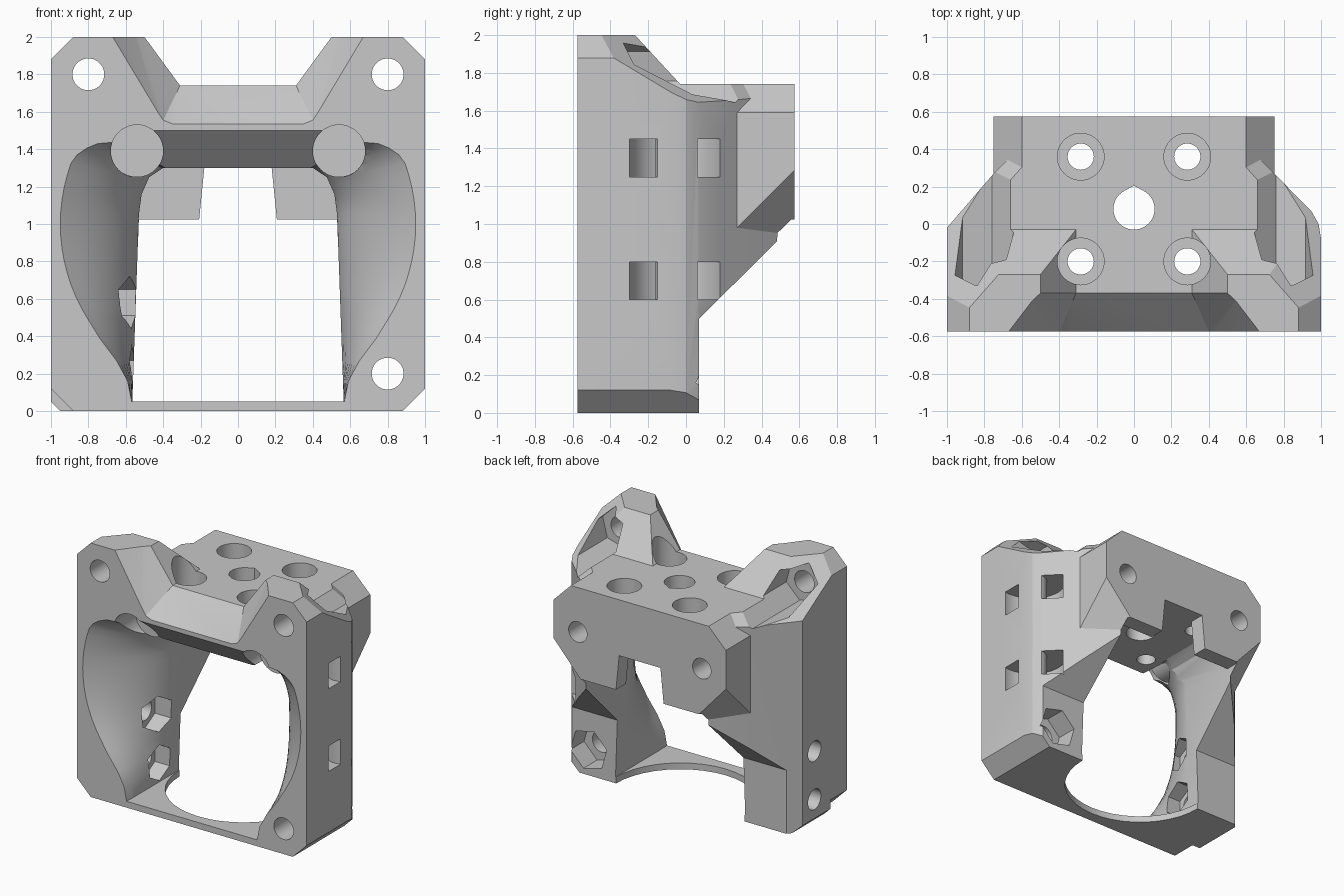
import bpy, bmesh
from math import cos, sin, pi, radians

if "Cube" in bpy.data.objects:
    bpy.data.objects.remove(bpy.data.objects["Cube"])

gray = bpy.data.materials.new("light_gray_plastic")
gray.use_nodes = True
gray.diffuse_color = (0.58, 0.58, 0.58, 1)
gray.node_tree.nodes["Principled BSDF"].inputs["Base Color"].default_value = (0.58, 0.58, 0.58, 1)


def finish(bm, name):
    bmesh.ops.recalc_face_normals(bm, faces=bm.faces[:])
    mesh = bpy.data.meshes.new(name)
    bm.to_mesh(mesh)
    bm.free()
    mesh.materials.append(gray)
    obj = bpy.data.objects.new(name, mesh)
    bpy.context.scene.collection.objects.link(obj)
    return obj


def loft(rings, name="cutter"):
    """Closed solid through rings of equal length."""
    bm = bmesh.new()
    rows = [[bm.verts.new(p) for p in ring] for ring in rings]
    bm.faces.new(rows[0])
    bm.faces.new(rows[-1][::-1])
    n = len(rows[0])
    for a, b in zip(rows, rows[1:]):
        for i in range(n):
            j = (i + 1) % n
            bm.faces.new((a[i], b[i], b[j], a[j]))
    return finish(bm, name)


def prism(points, axis, lo, hi, name="cutter"):
    """Extrude a 2D outline along an axis."""
    place = {"x": lambda u, v, w: (w, u, v),
             "y": lambda u, v, w: (u, w, v),
             "z": lambda u, v, w: (u, v, w)}[axis]
    return loft([[place(u, v, w) for u, v in points] for w in (lo, hi)], name)


def hull(points, name="cutter"):
    bm = bmesh.new()
    for p in points:
        bm.verts.new(p)
    bmesh.ops.convex_hull(bm, input=bm.verts[:])
    loose = [v for v in bm.verts if not v.link_faces]
    bmesh.ops.delete(bm, geom=loose, context="VERTS")
    bmesh.ops.dissolve_limit(bm, angle_limit=radians(0.3), verts=bm.verts[:], edges=bm.edges[:])
    return finish(bm, name)


def circle(u, v, r, n=40, turn=0.0):
    return [(u + r * cos(2 * pi * i / n + turn), v + r * sin(2 * pi * i / n + turn)) for i in range(n)]


def rod(axis, u, v, r, lo, hi):
    return prism(circle(u, v, r), axis, lo, hi)


def hex_rod(axis, u, v, r, lo, hi, turn=pi / 2):
    return prism(circle(u, v, r, 6, turn), axis, lo, hi)


def slab(height, xs, ys, dz):
    """Wedge with one face on the plane z = height(x, y)."""
    return hull([(x, y, height(x, y) + d) for x in xs for y in ys for d in (0, dz)])


def combine(target, tool, op="DIFFERENCE"):
    mod = target.modifiers.new("combine", "BOOLEAN")
    mod.operation = op
    mod.solver = "EXACT"
    mod.object = tool
    bpy.context.view_layer.update()
    dg = bpy.context.evaluated_depsgraph_get()
    mesh = bpy.data.meshes.new_from_object(target.evaluated_get(dg))
    target.modifiers.clear()
    target.data = mesh
    bpy.data.objects.remove(tool)


# Main body: plan, side and front outlines intersected
body = prism([(-1, -.575), (1, -.575), (1, -.08), (.987, 0), (.95, .066), (.75, .27), (.44, .575),
              (-.44, .575), (-.75, .27), (-1, -.02)], "z", 0, 2, "duct_bracket")
combine(body, prism([(-.575, 0), (.07, 0), (.07, .5), (.575, 1), (.575, 1.74), (-.03, 1.74), (-.27, 2), (-.575, 2)],
                    "x", -1.2, 1.2), "INTERSECT")
combine(body, prism([(-.95, 0), (.88, 0), (1, .12), (1, 1.88), (.88, 2), (.5, 2), (.31, 1.74),
                     (-.31, 1.74), (-.5, 2), (-.88, 2), (-1, 1.88), (-1, .05)], "y", -.8, .8), "INTERSECT")

# Sloping roof behind each ear, and the front corner chamfer
for s in (-1, 1):
    combine(body, slab(lambda x, y: 2.33 - .6 * y - .68 * abs(x), (.5 * s, 1.2 * s), (-.7, .7), 1))
combine(body, prism([(-1.1, .22), (-1.1, -.1), (-.78, -.1)], "y", -.7, -.37))

# Rear block with chamfered top and slanted underside
rear = prism([(.75, .5), (.75, 1.59), (.6, 1.74), (-.6, 1.74), (-.75, 1.59), (-.75, .5)],
             "y", .25, .575, "rear_block")
combine(rear, prism([(0, .43), (.8, 1.23), (.8, 0), (0, 0)], "x", -1, 1))
for s in (-1, 1):
    combine(rear, slab(lambda x, y: (abs(x) - .111) / .9 + y, (.3 * s, 1 * s), (0, .8), -2))
combine(body, rear, "UNION")

# Flared trough between the ears
trough = [(.73, 2.1), (.67, 2), (.43, 1.6), (.4, 1.555), (.35, 1.535)]
throat = [(.573, 2.1), (.5, 2), (.31, 1.74)]
combine(body, hull([(s * x, y, z) for s in (-1, 1) for y, row in ((-.7, trough), (-.575, trough), (-.37, throat))
                    for x, z in row]))

# Straight passage with rounded upper corners, and lower opening under the rear legs
corner = [(.53, 1.05), (.515, 1.16), (.475, 1.25), (.4, 1.3)]
combine(body, hull([(s * x, y, z) for s in (-1, 1) for y in (-.7, .45) for x, z in [(.565, .05)] + corner]))
combine(body, hull([(s * x, y, z) for s in (-1, 1) for y in (.05, .9) for x, z in ((.565, .05), (.53, 1.025))]))
combine(body, prism([(-.6, 1.525), (-.37, 1.299), (-.6, 1.2)], "x", -.45, .45))
combine(body, prism([(-.22, .9), (.22, .9), (.18, 1.3), (-.18, 1.3)], "y", .1, .8))

# Bell-shaped side flares, blending from the round mouth into the passage
mouth = [(.568, .05), (.59, .16), (.65, .27), (.74, .39)]
mouth += [(.95 * cos(radians(t)), 1 + .95 * sin(radians(t))) for t in range(-32, 21, 4)]
mouth += [(.86, 1.37), (.81, 1.405), (.75, 1.43), (.63, 1.44)]


def flare_ring(t, side):
    flare = (1 - t) ** 2
    ring = [(.35 * side, -.575 + .62 * t, .051)]
    for x, z in mouth:
        k = max(0, z - 1.05) / .39
        end_x, end_z = .56 - .035 * min(z, 1.05) - .13 * k * k, min(z, 1.05) + .24 * k
        ring.append((side * (end_x + (x - end_x) * flare), -.575 + .62 * t, end_z + (z - end_z) * flare))
    return ring + [(.35 * side, -.575 + .62 * t, 1.28)]


for s in (-1, 1):
    rings = [flare_ring(i / 10, s) for i in range(11)]
    lead_in = [(x, -.7, z) for x, y, z in rings[0]]
    combine(body, loft([lead_in] + rings))

# Rounded cutout in the floor
combine(body, rod("z", 0, .07, .56, -.1, .06))

# Recessed screw bosses in the upper cavity corners, drilled from the back
for s in (-1, 1):
    combine(body, rod("y", .54 * s, 1.39, .14, -.7, -.3))
    combine(body, rod("y", .54 * s, 1.39, .14, -.3, .05), "UNION")
    combine(body, rod("y", .54 * s, 1.39, .08, -.2, .7))

# Front mounting holes with nut pockets
for x, z, start, end, turn in ((-.8, 1.8, -.33, .3, pi / 2 + .25), (.8, 1.8, -.33, .3, pi / 2 - .25),
                               (.8, .2, -.1, .2, -.25)):
    combine(body, rod("y", x, z, .085, -.7, .2))
    combine(body, hex_rod("y", x, z, .163, start, end, turn))

# Side screw holes with inner nut pockets
for z in (.2, .58):
    combine(body, rod("x", -.17, z, .08, -1.1, -.5))
    combine(body, hex_rod("x", -.17, z, .14, -.69, -.4))

# Curved strap slots on one side
for z in (.6, 1.25):
    ring = rod("z", .95, -.05, .255, z, z + .2)
    combine(ring, rod("z", .95, -.05, .112, z - .1, z + .3))
    combine(body, ring)

# Counterbored holes and the central teardrop in the top plate
for x in (-.285, .285):
    for y in (-.2, .36):
        combine(body, rod("z", x, y, .07, 1.1, 2.1))
        combine(body, rod("z", x, y, .125, 1.5, 2.1))
drop = circle(0, .08, .11) + [(0, .205)]
combine(body, hull([(x, y, z) for x, y in drop for z in (1.1, 2.1)]))

# Smooth round walls, keep edges crisp
bpy.context.view_layer.objects.active = body
body.select_set(True)
bpy.ops.object.shade_smooth_by_angle(angle=radians(20))
